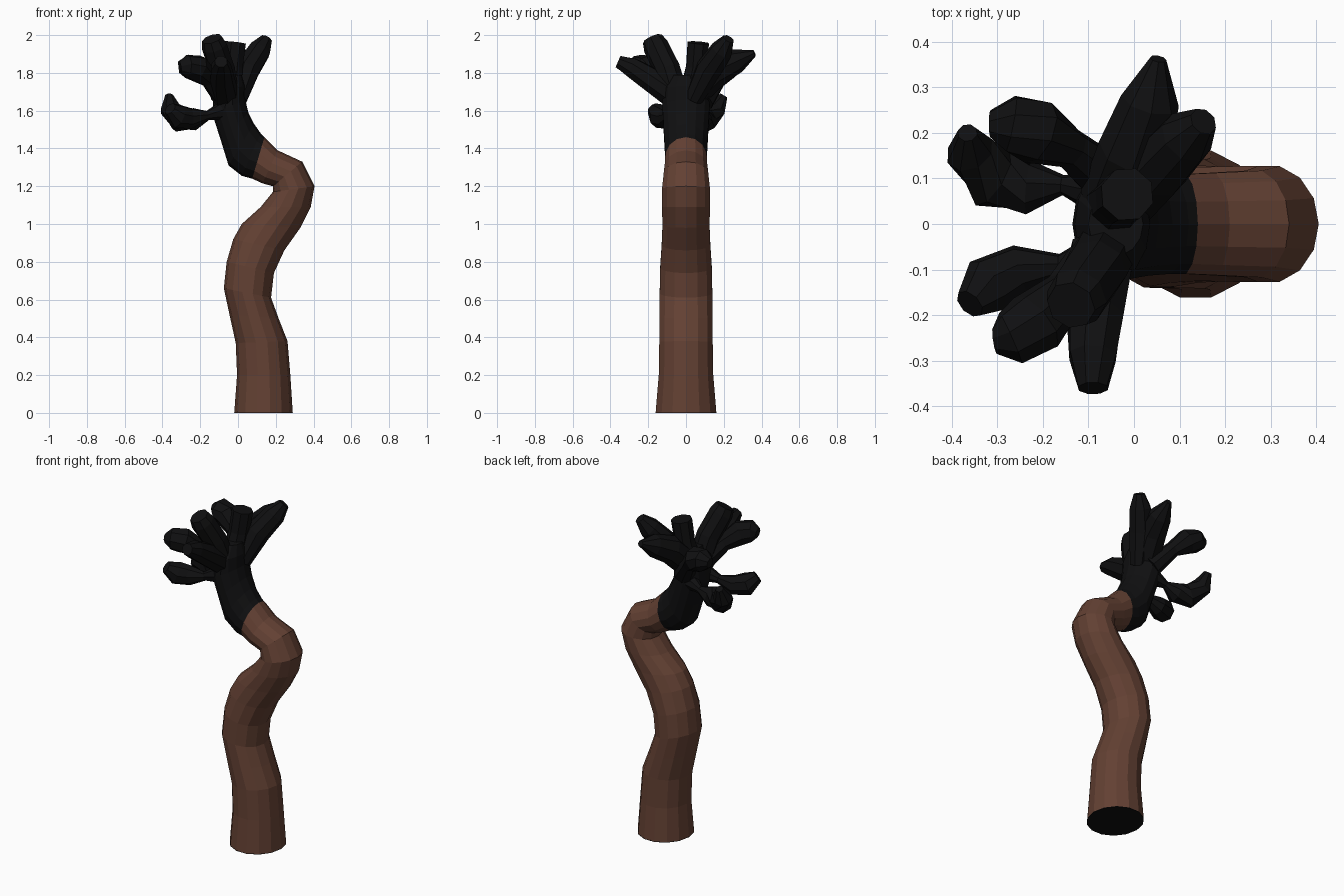
import bpy, bmesh, math
from mathutils import Vector


def material(name, rgb):
    m = bpy.data.materials.new(name)
    m.diffuse_color = (*rgb, 1)
    return m


BROWN = material("bark brown", (0.125, 0.052, 0.033))
BLACK = material("charred black", (0.005, 0.005, 0.0055))


def loft(name, rings, mat, cap_start=True, cap_end=True):
    """Skin a list of equal-length rings of points."""
    bm = bmesh.new()
    loops = [[bm.verts.new(p) for p in ring] for ring in rings]
    n = len(loops[0])
    for a, b in zip(loops, loops[1:]):
        for i in range(n):
            j = (i + 1) % n
            bm.faces.new((a[i], a[j], b[j], b[i]))
    if cap_start:
        bm.faces.new(loops[0][::-1])
    if cap_end:
        bm.faces.new(loops[-1])
    bmesh.ops.recalc_face_normals(bm, faces=bm.faces)
    mesh = bpy.data.meshes.new(name)
    bm.to_mesh(mesh)
    bm.free()
    mesh.materials.append(mat)
    obj = bpy.data.objects.new(name, mesh)
    bpy.context.collection.objects.link(obj)
    return obj


def stem_ring(lx, lz, rx, rz, half_depth, n=14):
    """Ellipse spanning left and right profile points in the xz plane."""
    c = Vector(((lx + rx) / 2, 0, (lz + rz) / 2))
    u = Vector(((rx - lx) / 2, 0, (rz - lz) / 2))
    v = Vector((0, half_depth, 0))
    return [c + u * math.cos(t) + v * math.sin(t)
            for t in (2 * math.pi * i / n for i in range(n))]


def branch(name, pts, n=8):
    """Tapered tube through (x, y, z, radius) points with a blunt tip."""
    pos = [Vector(p[:3]) for p in pts]
    rings = []
    for i, p in enumerate(pos):
        t = (pos[min(i + 1, len(pos) - 1)] - pos[max(i - 1, 0)]).normalized()
        u = t.cross(Vector((0.45, -0.85, 0.2))).normalized()
        v = t.cross(u)
        r = pts[i][3]
        rings.append([p + r * (u * math.cos(a) + v * math.sin(a))
                      for a in (2 * math.pi * k / n for k in range(n))])
    return loft(name, rings, BLACK)


# Brown winding trunk: left x, z, right x, z, half depth
trunk = [
    (-0.02, 0, 0.29, 0, 0.165), (-0.005, 0.2, 0.277, 0.2, 0.148),
    (-0.012, 0.37, 0.262, 0.38, 0.145), (-0.045, 0.52, 0.215, 0.5, 0.144),
    (-0.075, 0.66, 0.175, 0.61, 0.143), (-0.06, 0.8, 0.19, 0.74, 0.14),
    (-0.025, 0.92, 0.245, 0.86, 0.132), (0.02, 1.0, 0.33, 0.98, 0.128),
    (0.12, 1.09, 0.385, 1.09, 0.13), (0.185, 1.17, 0.405, 1.2, 0.13),
    (0.185, 1.2, 0.34, 1.33, 0.12), (0.13, 1.215, 0.21, 1.39, 0.115),
    (0.075, 1.24, 0.14, 1.46, 0.112),
]
loft("trunk", [stem_ring(*r) for r in trunk], BROWN, cap_start=False)

# Dark underside of the trunk
base = stem_ring(-0.02, 0, 0.29, 0, 0.165)
loft("trunk_underside", [base, [p + Vector((0, 0, 0.003)) for p in base]], BLACK)

# Black upper stem
crown = [
    trunk[-1], (0.02, 1.255, 0.12, 1.48, 0.112), (-0.05, 1.31, 0.085, 1.53, 0.116),
    (-0.09, 1.44, 0.055, 1.59, 0.122), (-0.135, 1.58, 0.038, 1.66, 0.128),
    (-0.13, 1.7, 0.035, 1.73, 0.125), (-0.10, 1.79, 0.02, 1.79, 0.07),
]
loft("upper_stem", [stem_ring(*r) for r in crown], BLACK)

# Black branches
branch("branch_top_right", [(0, 0.04, 1.66, 0.05), (0.05, 0.12, 1.82, 0.07),
                            (0.115, 0.19, 1.92, 0.062), (0.152, 0.225, 1.98, 0.032)])
branch("branch_back", [(-0.04, 0.05, 1.7, 0.08), (0, 0.16, 1.81, 0.08),
                       (0.035, 0.27, 1.865, 0.065), (0.053, 0.362, 1.905, 0.018)])
branch("branch_top_middle", [(-0.05, 0.03, 1.68, 0.07), (-0.03, 0.055, 1.83, 0.058),
                             (-0.015, 0.065, 1.96, 0.06)])
branch("branch_top_front", [(-0.06, -0.05, 1.66, 0.07), (-0.085, -0.1, 1.82, 0.07),
                            (-0.125, -0.16, 1.94, 0.068), (-0.138, -0.178, 1.98, 0.055)])
branch("branch_front", [(-0.07, -0.06, 1.68, 0.075), (-0.085, -0.2, 1.775, 0.065),
                        (-0.09, -0.29, 1.83, 0.055), (-0.09, -0.36, 1.86, 0.034)])
branch("branch_middle_front", [(-0.08, -0.07, 1.68, 0.06), (-0.15, -0.15, 1.77, 0.05),
                               (-0.215, -0.215, 1.825, 0.072), (-0.27, -0.25, 1.835, 0.062),
                               (-0.305, -0.255, 1.83, 0.03)])
branch("branch_middle_back", [(-0.05, 0.09, 1.65, 0.06), (-0.14, 0.165, 1.76, 0.045),
                              (-0.21, 0.2, 1.82, 0.072), (-0.27, 0.22, 1.835, 0.065),
                              (-0.315, 0.22, 1.83, 0.03)])
branch("branch_low_back", [(-0.08, 0.07, 1.6, 0.05), (-0.155, 0.085, 1.575, 0.022),
                           (-0.23, 0.08, 1.555, 0.06), (-0.31, 0.1, 1.555, 0.07),
                           (-0.36, 0.16, 1.61, 0.055), (-0.365, 0.2, 1.68, 0.022)])
branch("branch_low_front", [(-0.08, -0.07, 1.6, 0.05), (-0.16, -0.09, 1.575, 0.025),
                            (-0.25, -0.1, 1.56, 0.056), (-0.32, -0.135, 1.57, 0.066),
                            (-0.36, -0.175, 1.61, 0.035)])
